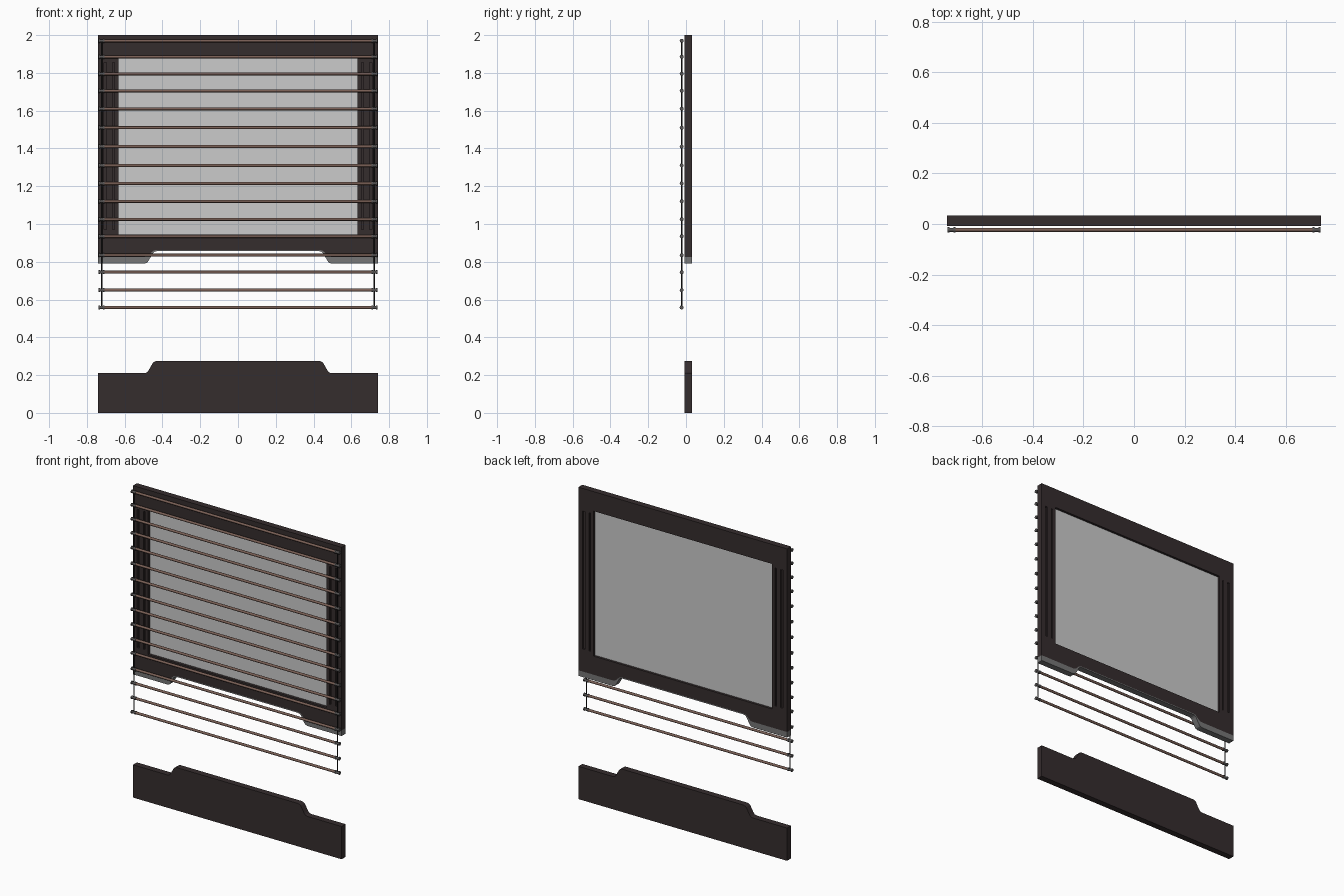
import bpy, bmesh, math

cube = bpy.data.objects.get("Cube")
if cube:
    bpy.data.objects.remove(cube, do_unlink=True)


def material(name, r, g, b):
    m = bpy.data.materials.new(name)
    m.use_nodes = True
    m.diffuse_color = (r, g, b, 1)
    m.node_tree.nodes["Principled BSDF"].inputs["Base Color"].default_value = (r, g, b, 1)
    return m


DARK = material("dark brown paint", 0.036, 0.026, 0.027)
GLASS = material("pale grey glass", 0.6, 0.6, 0.6)
RUBBER = material("grey seal", 0.18, 0.18, 0.18)
BROWN = material("brown rod", 0.2, 0.12, 0.095)
CAP = material("dark grey cap", 0.1, 0.095, 0.095)
BLACK = material("black cord", 0.015, 0.015, 0.015)

FRONT, BACK = -0.007, 0.033   # depth of the panels
HALF = 0.74                   # half width of the panels
ROD_Y = -0.023


def finish(bm, name, mat):
    bmesh.ops.recalc_face_normals(bm, faces=bm.faces)
    me = bpy.data.meshes.new(name)
    bm.to_mesh(me)
    bm.free()
    ob = bpy.data.objects.new(name, me)
    bpy.context.collection.objects.link(ob)
    me.materials.append(mat)
    return ob


def extrude_profile(name, points, mat, y0=FRONT, y1=BACK):
    bm = bmesh.new()
    face = bm.faces.new([bm.verts.new((x, y0, z)) for x, z in points])
    res = bmesh.ops.extrude_face_region(bm, geom=[face])
    verts = [v for v in res["geom"] if isinstance(v, bmesh.types.BMVert)]
    bmesh.ops.translate(bm, verts=verts, vec=(0, y1 - y0, 0))
    return finish(bm, name, mat)


def box(name, x0, x1, z0, z1, mat, y0=FRONT, y1=BACK):
    return extrude_profile(name, [(x0, z0), (x1, z0), (x1, z1), (x0, z1)], mat, y0, y1)


def cylinder(bm, radius, length, centre, axis):
    res = bmesh.ops.create_cone(bm, cap_ends=True, segments=12,
                                radius1=radius, radius2=radius, depth=length)
    for v in res["verts"]:
        if axis == "x":
            v.co = (v.co.z, v.co.x, v.co.y)
        v.co.x += centre[0]
        v.co.y += centre[1]
        v.co.z += centre[2]


def smooth(ob):
    bpy.ops.object.select_all(action="DESELECT")
    ob.select_set(True)
    bpy.context.view_layer.objects.active = ob
    bpy.ops.object.shade_smooth_by_angle(angle=math.radians(40))


def stepped_line(low, rise):
    """Left-to-right edge line with a raised, rounded middle."""
    right = [(0.43, 1), (0.441, 0.96), (0.45, 0.86), (0.474, 0.22),
             (0.483, 0.06), (0.497, 0), (HALF, 0)]
    right = [(x, low + rise * t) for x, t in right]
    return [(-x, z) for x, z in reversed(right)] + right


# Lower fixed panel with a raised middle
extrude_profile("lower_panel", [(HALF, 0), (-HALF, 0)] + stepped_line(0.21, 0.065), DARK)

# Window frame rails and bottom seal, both following the step
seal_top = stepped_line(0.826, 0.036)
extrude_profile("bottom_rail", seal_top + [(HALF, 0.945), (-HALF, 0.945)], DARK)
extrude_profile("bottom_seal", stepped_line(0.79, 0.066) + seal_top[::-1], RUBBER)
box("top_rail", -HALF, HALF, 1.875, 2.0, DARK)

# Side stiles: raised bars with a recessed web between them
for side, label in ((-1, "right"), (1, "left")):
    for part, a, b in (("inner", 0.632, 0.655), ("middle", 0.665, 0.695), ("outer", 0.71, HALF)):
        box(f"{label}_{part}_stile", side * a, side * b, 0.945, 1.875, DARK)
    box(f"{label}_stile_web", side * 0.64, side * 0.73, 0.945, 1.875, DARK, 0.004, 0.022)
    for z0, z1, end in ((0.945, 0.97, "lower"), (1.855, 1.875, "upper")):
        box(f"{label}_{end}_stile_block", side * 0.64, side * 0.73, z0, z1, DARK)

# Window pane
box("window_pane", -0.635, 0.635, 0.94, 1.88, GLASS, 0.01, 0.018)

# Horizontal rods with end caps
heights = [1.97, 1.885, 1.795, 1.705, 1.61, 1.51, 1.41, 1.31,
           1.215, 1.12, 1.025, 0.935, 0.835, 0.745, 0.65, 0.558]
rods, caps = bmesh.new(), bmesh.new()
for z in heights:
    cylinder(rods, 0.008, 1.42, (0, ROD_Y, z), "x")
    for side in (-1, 1):
        cylinder(caps, 0.008, 0.03, (side * 0.722, ROD_Y, z), "x")
        for x in (0.71, 0.735):
            cylinder(caps, 0.0105, 0.008, (side * x, ROD_Y, z), "x")
smooth(finish(rods, "blind_rods", BROWN))
smooth(finish(caps, "rod_end_caps", CAP))

# Vertical cords joining the rods
cords = bmesh.new()
for side in (-1, 1):
    cylinder(cords, 0.004, heights[0] - heights[-1],
             (side * 0.722, ROD_Y, (heights[0] + heights[-1]) / 2), "z")
smooth(finish(cords, "blind_cords", BLACK))
